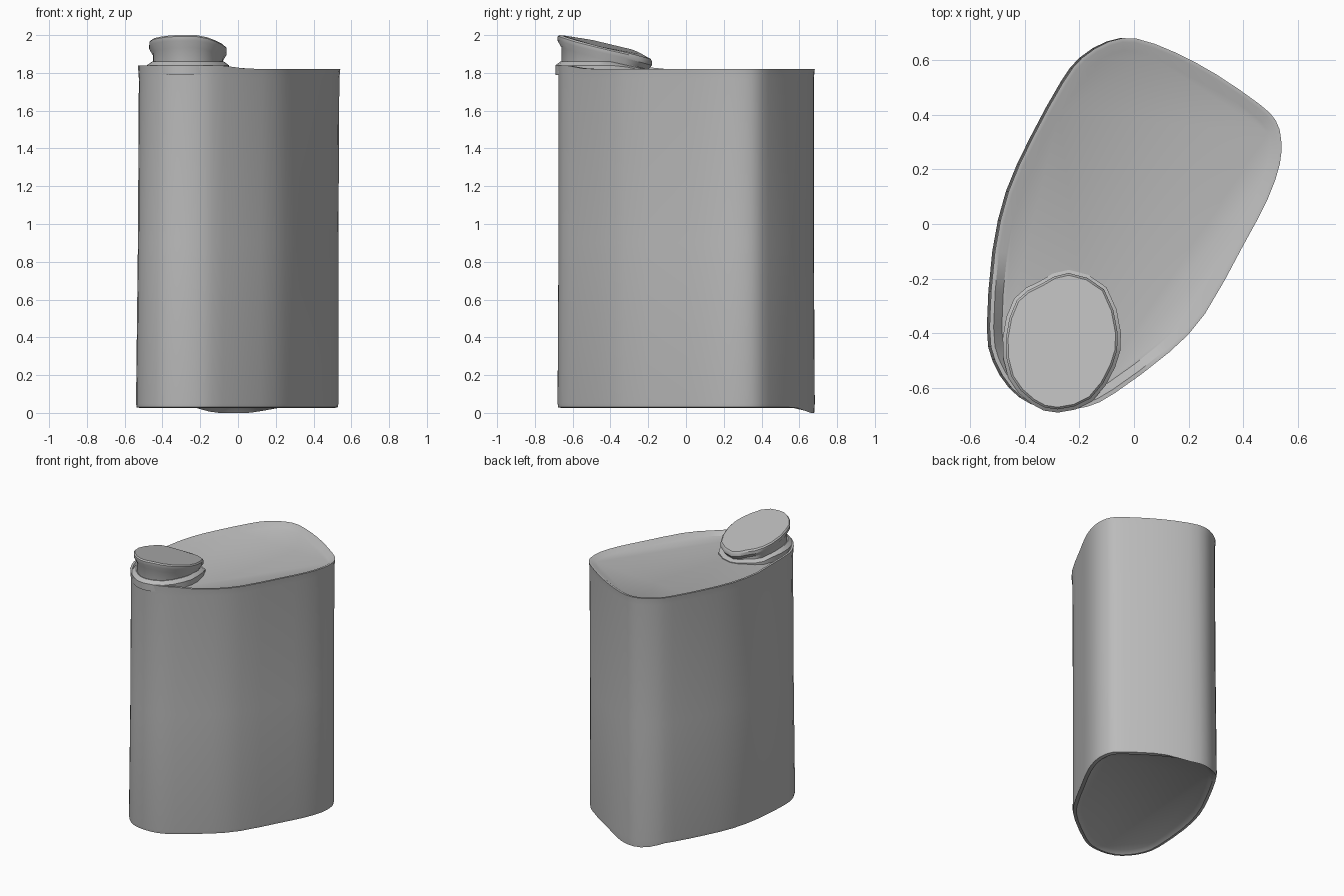
import bpy
import bmesh
from mathutils import Vector

cube = bpy.data.objects.get("Cube")
if cube:
    bpy.data.objects.remove(cube, do_unlink=True)

grey = bpy.data.materials.new("plain grey")
grey.use_nodes = True
colour = (0.5, 0.5, 0.5, 1)
grey.diffuse_color = colour
grey.node_tree.nodes["Principled BSDF"].inputs["Base Color"].default_value = colour


def rounded(points, steps):
    """Closed smooth curve through the outline points."""
    pts = [Vector(p) for p in points]
    n, out = len(pts), []
    for i in range(n):
        a, b, c, d = (pts[(i + k) % n] for k in (-1, 0, 1, 2))
        for s in range(steps):
            t = s / steps
            out.append(0.5 * (2 * b + (c - a) * t + (2 * a - 5 * b + 4 * c - d) * t**2
                              + (3 * b - a - 3 * c + d) * t**3))
    return out


def inset(pts, dist):
    """Move a counter-clockwise outline inward."""
    out = []
    for i, p in enumerate(pts):
        along = (pts[(i + 1) % len(pts)] - pts[i - 1]).normalized()
        out.append(p + Vector((-along.y, along.x)) * dist)
    return out


def loft(name, outline, rings):
    """Skin rings of (inset, height rule, x shift), closed at both ends."""
    bm = bmesh.new()
    loops = []
    for dist, height, shift in rings:
        loops.append([bm.verts.new((p.x + shift, p.y, height(p)))
                      for p in inset(outline, dist)])
    n = len(outline)
    for low, high in zip(loops, loops[1:]):
        for i in range(n):
            j = (i + 1) % n
            bm.faces.new((low[i], low[j], high[j], high[i]))
    bm.faces.new(loops[0][::-1])
    bm.faces.new(loops[-1])
    mesh = bpy.data.meshes.new(name)
    bm.to_mesh(mesh)
    bm.free()
    obj = bpy.data.objects.new(name, mesh)
    bpy.context.collection.objects.link(obj)
    mesh.materials.append(grey)
    bpy.ops.object.select_all(action='DESELECT')
    obj.select_set(True)
    bpy.context.view_layer.objects.active = obj
    bpy.ops.object.shade_smooth_by_angle(angle=0.6)
    return obj


def flat(z):
    return lambda p: z


def ramp(v, start, end):
    return max(0, min(1, (v - start) / (end - start)))


# Canister body with a thin lip round the sunken top and bottom
body_outline = rounded([
    (-.28, -.68), (-.18, -.67), (-.08, -.62), (.12, -.47), (.25, -.33),
    (.39, -.08), (.48, .09), (.525, .22), (.53, .31), (.51, .38), (.45, .44),
    (.29, .55), (.14, .63), (.0, .68), (-.1, .67), (-.2, .61), (-.27, .52),
    (-.38, .32), (-.47, .12), (-.52, -.1), (-.54, -.38), (-.52, -.5),
    (-.46, -.6), (-.38, -.66)], 2)


def body_top(p):
    return 1.82 + 0.02 * ramp(p.y, -.1, -.3) * ramp(p.x, .05, -.1)


def body_foot(p):
    return 0.03 - 0.03 * ramp(p.y, .58, .66)


loft("body", body_outline, [
    (.055, flat(.045), 0), (.025, flat(.025), 0), (.003, body_foot, 0),
    (0, flat(.05), 0), (.005, flat(.9), .005), (.005, flat(1.77), .01),
    (0, body_top, .01), (.015, body_top, .01), (.045, flat(1.8), .01)])

# Tilted spout cap, its lid falling towards the back
cap_outline = rounded([
    (-.28, -.68), (-.37, -.65), (-.45, -.56), (-.47, -.42), (-.43, -.28),
    (-.34, -.22), (-.24, -.18), (-.11, -.24), (-.06, -.4), (-.08, -.52),
    (-.16, -.64)][::-1], 2)


def lid_top(p):
    return (2.0 - .025 * ramp(p.y, -.66, -.5) - .055 * ramp(p.y, -.5, -.27)
            - .05 * ramp(p.y, -.27, -.18) - .025 * ramp(p.x, -.2, -.07))


def below_lid(drop):
    return lambda p: max(1.81, lid_top(p) - drop)


loft("shoulder", cap_outline, [
    (-.012, flat(1.79), 0), (-.012, lambda p: 1.805 + .035 * ramp(p.y, -.2, -.35), 0),
    (.015, lambda p: 1.815 + .045 * ramp(p.y, -.2, -.4), 0)])
loft("cap", cap_outline, [
    (.02, flat(1.79), 0), (.02, below_lid(.065), 0), (0, below_lid(.03), 0),
    (0, below_lid(.008), 0), (.008, lid_top, 0)])
